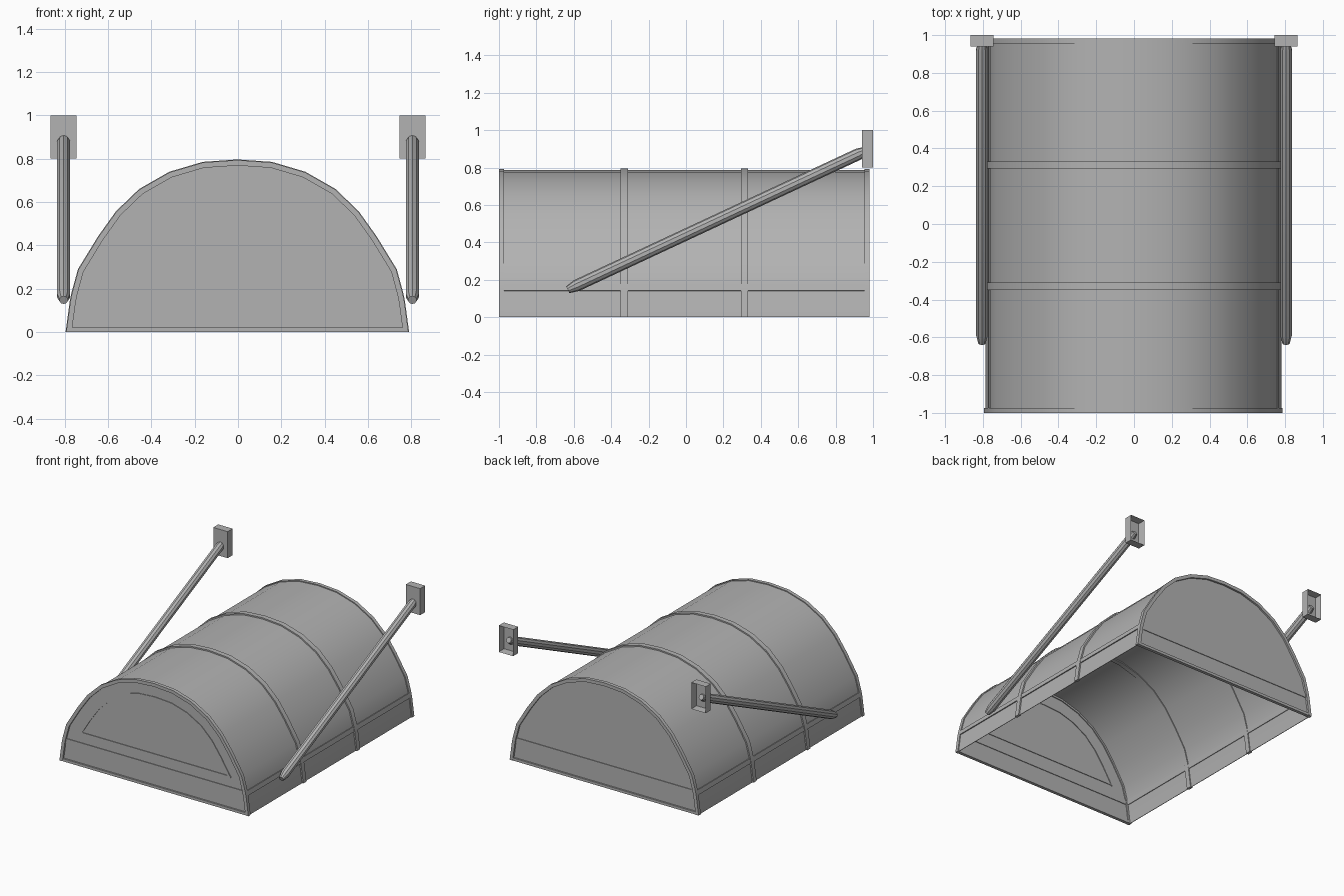
import bpy, bmesh
from mathutils import Vector

if "Cube" in bpy.data.objects:
    bpy.data.objects.remove(bpy.data.objects["Cube"], do_unlink=True)

grey = bpy.data.materials.new("plain grey")
grey.use_nodes = True
grey.diffuse_color = (0.45, 0.45, 0.45, 1)
grey.node_tree.nodes["Principled BSDF"].inputs["Base Color"].default_value = grey.diffuse_color

# Half of the canopy section, from the crown down to the hem
HALF = [(0, .786), (.158, .775), (.31, .73), (.447, .652), (.553, .55),
        (.635, .435), (.727, .285), (.757, .175), (.764, .14), (.783, 0)]
PROFILE = [(-x, z) for x, z in reversed(HALF[1:])] + HALF
CENTRE_X = -.003


def finish(name, bm, smooth=False):
    bmesh.ops.recalc_face_normals(bm, faces=bm.faces)
    mesh = bpy.data.meshes.new(name)
    bm.to_mesh(mesh)
    bm.free()
    obj = bpy.data.objects.new(name, mesh)
    bpy.context.collection.objects.link(obj)
    mesh.materials.append(grey)
    if smooth:
        bpy.ops.object.select_all(action='DESELECT')
        obj.select_set(True)
        bpy.context.view_layer.objects.active = obj
        bpy.ops.object.shade_smooth_by_angle(angle=.6)
    return obj


def offset(distance):
    """Canopy section moved outward along its normals."""
    pts = [Vector(p) for p in PROFILE]
    dirs = [(b - a).normalized() for a, b in zip(pts, pts[1:])]
    dirs = [Vector((0, 1))] + dirs + [Vector((0, -1))]
    result = []
    for p, a, b in zip(pts, dirs, dirs[1:]):
        t = (a + b).normalized()
        result.append(p + Vector((-t.y, t.x)) * distance)
    result[0].y = result[-1].y = 0
    return result


def band(name, inner, outer, y0, y1, part=slice(None), smooth=True):
    """Strip following the section, with thickness, running from y0 to y1."""
    bm = bmesh.new()
    rings = []
    for i, o in zip(offset(inner)[part], offset(outer)[part]):
        corners = [(i, y0), (o, y0), (o, y1), (i, y1)]
        rings.append([bm.verts.new((p.x + CENTRE_X, y, p.y)) for p, y in corners])
    for a, b in zip(rings, rings[1:]):
        for k in range(4):
            n = (k + 1) % 4
            bm.faces.new((a[k], a[n], b[n], b[k]))
    bm.faces.new(rings[0])
    bm.faces.new(rings[-1])
    return finish(name, bm, smooth)


def box(name, x0, x1, y0, y1, z0, z1, hollow_back=False):
    bm = bmesh.new()
    bmesh.ops.create_cube(bm, size=1)
    for v in bm.verts:
        v.co = ((x0 + x1) / 2 + v.co.x * (x1 - x0),
                (y0 + y1) / 2 + v.co.y * (y1 - y0),
                (z0 + z1) / 2 + v.co.z * (z1 - z0))
    if hollow_back:
        bm.normal_update()
        back = max(bm.faces, key=lambda f: f.calc_center_median().y)
        bmesh.ops.inset_region(bm, faces=[back], thickness=.008)
        for v in back.verts:
            v.co.y = y0 + .006
    return finish(name, bm)


def end_panel(name, y0, y1):
    bm = bmesh.new()
    face = bm.faces.new([bm.verts.new((p.x + CENTRE_X, y0, p.y)) for p in offset(-.004)])
    new = bmesh.ops.extrude_face_region(bm, geom=[face])["geom"]
    for v in new:
        if isinstance(v, bmesh.types.BMVert):
            v.co.y = y1
    return finish(name, bm)


def tapered_rod(name, start, end, radius, tip, taper, sides=10):
    bm = bmesh.new()
    start, end = Vector(start), Vector(end)
    axis = (end - start).normalized()
    side = Vector((1, 0, 0))
    up = axis.cross(side)
    rings = []
    for centre, r in [(start, tip), (start + axis * taper, radius),
                      (end - axis * taper, radius), (end, tip)]:
        ring = bmesh.ops.create_circle(bm, segments=sides, radius=r)["verts"]
        for v in ring:
            v.co = centre + side * v.co.x + up * v.co.y
        rings.append(ring)
    for a, b in zip(rings, rings[1:]):
        for k in range(sides):
            n = (k + 1) % sides
            bm.faces.new((a[k], a[n], b[n], b[k]))
    bm.faces.new(rings[0])
    bm.faces.new(rings[-1])
    return finish(name, bm, True)


# Open-bottomed canopy shell with its cross ribs and end rims
band("canopy", -.004, 0, -.985, .968)
for label, y in (("front", -.33), ("back", .312)):
    band(label + "_rib", -.011, .010, y - .019, y + .019)
band("front_rim", -.018, .007, -1, -.973)
band("back_rim", -.018, .007, .955, .982)

# Flat ends with a lower rail and a bottom lip
for label, y0, y1, sign in (("front", -.986, -.98, -1), ("back", .962, .968, 1)):
    end_panel(label + "_panel", y0, y1)
    box(label + "_rail", -.762, .756, y0 - .005, y1 + .005, .14, .175)
    outer = y0 - .012 if sign < 0 else y1 + .012
    inner = y1 + .006 if sign < 0 else y0 - .006
    box(label + "_lip", -.785, .779, min(outer, inner), max(outer, inner), 0, .02)

# Half-round trim on the front
count = len(PROFILE)
band("front_arch_trim", -.119, -.099, -.991, -.975, slice(3, count - 3))
box("front_sill_trim", -.638, .632, -.991, -.975, .246, .256)

# Side rails, wall brackets and support rods
for label, s, part in (("right", -1, slice(1, 3)), ("left", 1, slice(count - 3, count - 1))):
    band(label + "_side_rail", -.010, .007, -.98, .96, part)
    x = s * .805
    box(label + "_bracket", x - .06, x + .06, .94, 1, .8, 1, hollow_back=True)
    tapered_rod(label + "_support_rod", (x, -.632, .147), (x, .968, .893), .032, .02, .05)
